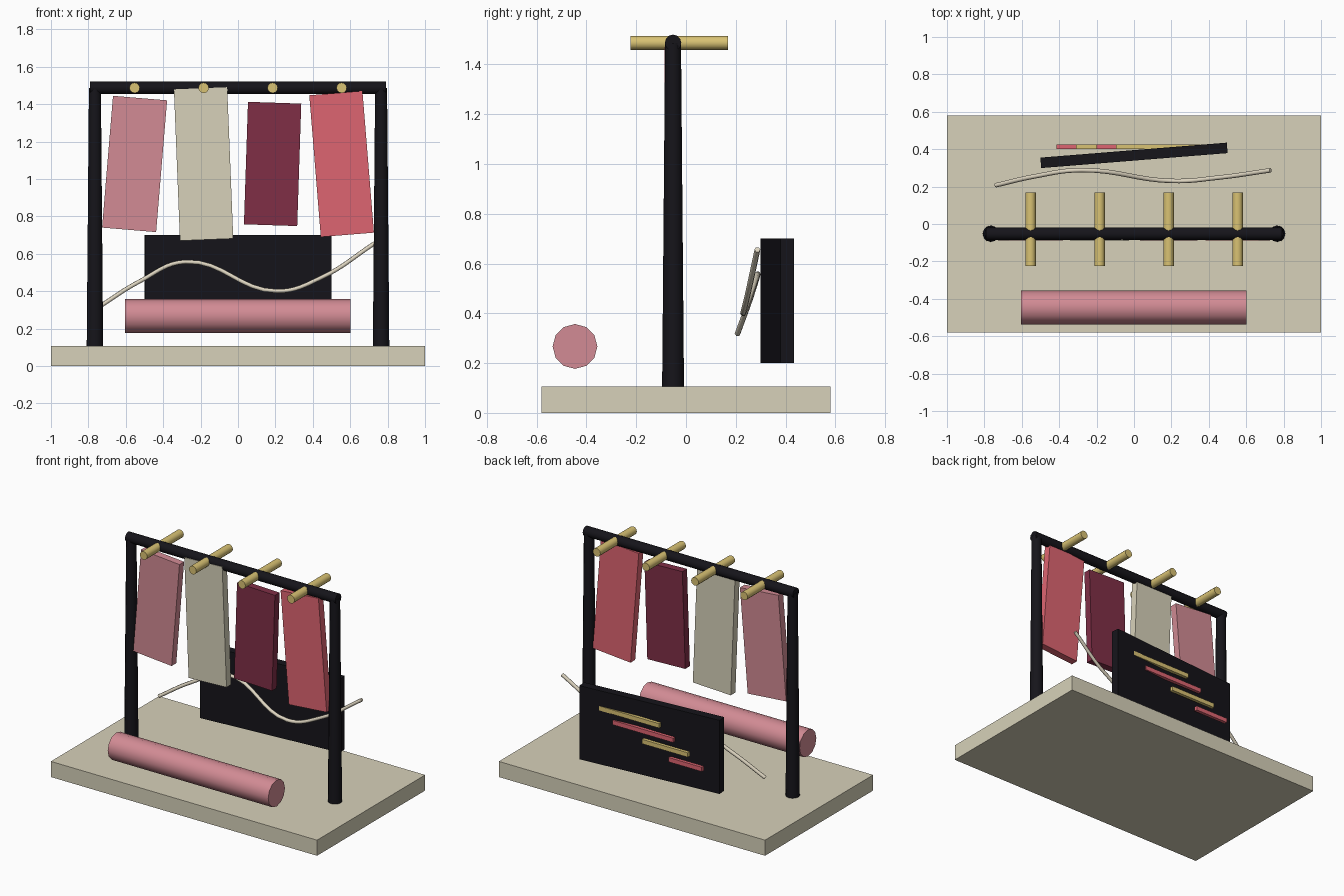
import bpy, math
from mathutils import Vector

if "Cube" in bpy.data.objects:
    bpy.data.objects.remove(bpy.data.objects["Cube"])


def material(name, r, g, b):
    m = bpy.data.materials.new(name)
    m.diffuse_color = [(c / 255) ** 2.2 for c in (r, g, b)] + [1]
    m.use_nodes = True
    m.node_tree.nodes["Principled BSDF"].inputs["Base Color"].default_value = m.diffuse_color
    return m


CREAM = material("cream", 214, 208, 184)
PINK = material("pink", 209, 138, 147)
WINE = material("wine", 127, 50, 72)
CORAL = material("coral", 221, 101, 113)
GOLD = material("gold", 216, 193, 115)
BLACK = material("black", 28, 27, 32)
IVORY = material("ivory", 222, 213, 192)


def box(name, center, size, mat, rot=(0, 0, 0)):
    bpy.ops.mesh.primitive_cube_add(size=1, location=center, rotation=rot)
    o = bpy.context.object
    o.name = name
    o.scale = size
    bpy.ops.object.transform_apply(location=False, rotation=False, scale=True)
    o.data.materials.append(mat)
    return o


def rod(name, a, b, r1, mat, r2=None, sides=12):
    a, b = Vector(a), Vector(b)
    d = b - a
    bpy.ops.mesh.primitive_cone_add(vertices=sides, radius1=r1, radius2=r2 or r1,
                                    depth=d.length, location=(a + b) / 2)
    o = bpy.context.object
    o.name = name
    o.rotation_euler = d.to_track_quat('Z', 'Y').to_euler()
    o.data.materials.append(mat)
    bpy.ops.object.shade_smooth_by_angle(angle=math.radians(40))
    return o


# base slab
box("base", (0, 0, 0.053), (2, 1.16, 0.106), CREAM)

# frame: two tapered posts and a top rail
for side, s in (("left", -1), ("right", 1)):
    rod(side + "_post", (s * 0.765, -0.052, 0.1), (s * 0.765, -0.052, 1.487),
        0.044, BLACK, 0.032)
rod("top_rail", (-0.79, -0.052, 1.487), (0.79, -0.052, 1.487), 0.033, BLACK)

# pegs across the rail, each with a tilted hanging cloth below
cloths = [(0.29, 0.707, 0.083, PINK), (0.285, 0.81, -0.04, CREAM),
          (0.285, 0.655, 0.033, WINE), (0.285, 0.76, -0.081, CORAL)]
for i, (w, h, tilt, mat) in enumerate(cloths):
    x = -0.553 + i * 0.369
    rod(f"peg_{i + 1}", (x, -0.224, 1.487), (x, 0.168, 1.487), 0.028, GOLD)
    box(f"cloth_{i + 1}", (x, -0.062, 1.08), (w, 0.05, h), mat, (0, tilt, 0))

# roll of cloth at the front
rod("cloth_roll", (-0.604, -0.446, 0.267), (0.602, -0.446, 0.267), 0.09, PINK)

# slanted board with strips on its back
box("board", (0, 0.367, 0.45), (1, 0.056, 0.5), BLACK, (0, 0, 0.08))
strips = [(-0.095, 0.355, GOLD), (-0.2, 0.255, CORAL),
          (-0.31, 0.035, GOLD), (-0.415, -0.165, CORAL)]
for i, (x0, x1, mat) in enumerate(strips):
    box(f"strip_{i + 1}", ((x0 + x1) / 2, 0.413, 0.58 - i * 0.07),
        (x1 - x0, 0.022, 0.03), mat)

# wavy cord in front of the board
path = [(-0.74, 0.207, 0.318), (-0.53, 0.255, 0.45), (-0.28, 0.288, 0.557),
        (0.21, 0.23, 0.40), (0.45, 0.248, 0.475), (0.73, 0.287, 0.656)]
cu = bpy.data.curves.new("cord", 'CURVE')
cu.dimensions = '3D'
cu.bevel_depth = 0.012
cu.bevel_resolution = 1
cu.resolution_u = 8
cu.use_fill_caps = True
sp = cu.splines.new('BEZIER')
sp.bezier_points.add(len(path) - 1)
for p, co in zip(sp.bezier_points, path):
    p.co = co
    p.handle_left_type = p.handle_right_type = 'AUTO'
cu.materials.append(IVORY)
cord = bpy.data.objects.new("cord", cu)
bpy.context.collection.objects.link(cord)
